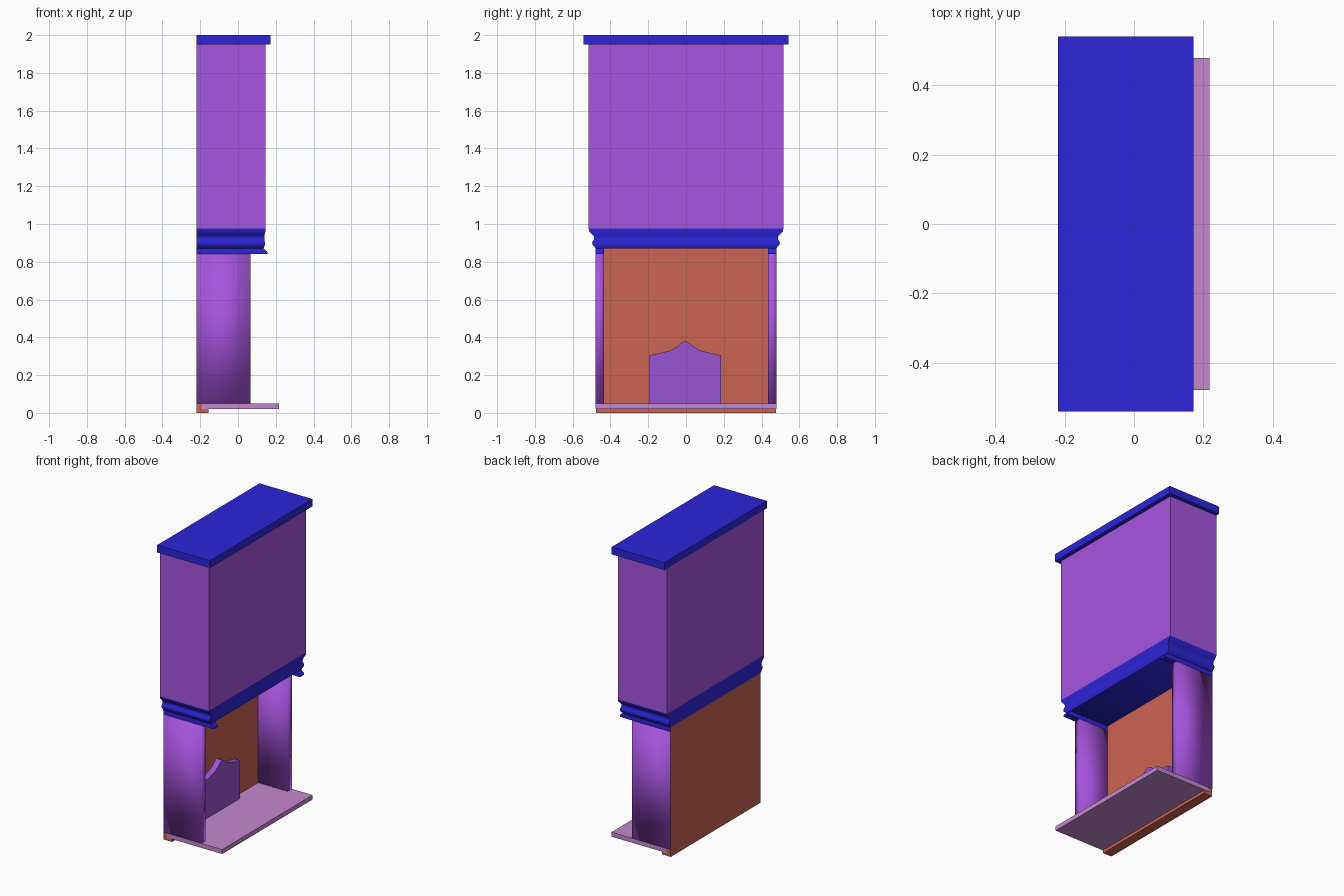
import bpy, bmesh

if "Cube" in bpy.data.objects:
    bpy.data.objects.remove(bpy.data.objects["Cube"])


def material(name, rgb):
    m = bpy.data.materials.new(name)
    m.diffuse_color = (*rgb, 1)
    m.use_nodes = True
    m.node_tree.nodes["Principled BSDF"].inputs["Base Color"].default_value = m.diffuse_color
    return m


BLUE = material("blue_trim", (0.025, 0.018, 0.7))
PURPLE = material("purple_body", (0.39, 0.09, 0.74))
BRICK = material("brick", (0.6, 0.125, 0.085))
PINK = material("hearth_stone", (0.55, 0.25, 0.62))
VIOLET = material("fireback_violet", (0.33, 0.09, 0.66))


def finish(name, bm, mat, smooth=None):
    bmesh.ops.recalc_face_normals(bm, faces=bm.faces)
    me = bpy.data.meshes.new(name)
    bm.to_mesh(me)
    bm.free()
    me.materials.append(mat)
    ob = bpy.data.objects.new(name, me)
    bpy.context.collection.objects.link(ob)
    if smooth:
        bpy.ops.object.select_all(action='DESELECT')
        bpy.context.view_layer.objects.active = ob
        ob.select_set(True)
        bpy.ops.object.shade_smooth_by_angle(angle=smooth)
    return ob


def box(name, x0, x1, y0, y1, z0, z1, mat, smooth=None):
    bm = bmesh.new()
    bmesh.ops.create_cube(bm, size=1)
    for v in bm.verts:
        v.co = (x1 if v.co.x > 0 else x0, y1 if v.co.y > 0 else y0, z1 if v.co.z > 0 else z0)
    return finish(name, bm, mat, smooth)


def prism(name, points, to_3d, a, b, mat, smooth=None):
    """Extrude a closed 2D profile from depth a to depth b."""
    bm = bmesh.new()
    lo = [bm.verts.new(to_3d(p, q, a)) for p, q in points]
    hi = [bm.verts.new(to_3d(p, q, b)) for p, q in points]
    bm.faces.new(lo)
    bm.faces.new(hi)
    for i in range(len(points)):
        j = (i + 1) % len(points)
        bm.faces.new((lo[i], lo[j], hi[j], hi[i]))
    return finish(name, bm, mat, smooth)


BACK = -0.22

# Chimney hood and top slab
box("chimney_hood", BACK, 0.145, -0.515, 0.515, 0.975, 1.95, PURPLE)
box("top_slab", BACK, 0.172, -0.542, 0.542, 1.95, 2.0, BLUE)

# Mantel moulding: stacked rectangular rings (half width, front x, height)
rings = [(0.477, 0.135, 0.87), (0.484, 0.138, 0.878), (0.494, 0.143, 0.89),
         (0.497, 0.143, 0.90), (0.494, 0.141, 0.91), (0.486, 0.139, 0.92),
         (0.487, 0.139, 0.932), (0.496, 0.141, 0.945), (0.513, 0.145, 0.96),
         (0.515, 0.145, 0.975)]
bm = bmesh.new()
loops = [[bm.verts.new(c) for c in ((BACK, -w, z), (f, -w, z), (f, w, z), (BACK, w, z))]
         for w, f, z in rings]
for a, b in zip(loops, loops[1:]):
    for i in range(4):
        j = (i + 1) % 4
        bm.faces.new((a[i], a[j], b[j], b[i]))
bm.faces.new(loops[0])
bm.faces.new(loops[-1])
finish("mantel_moulding", bm, BLUE, 0.9)

# Brick back wall and hearth plate
box("brick_back", BACK, -0.155, -0.476, 0.476, 0.0, 0.87, BRICK)
box("hearth_plate", -0.19, 0.218, -0.479, 0.479, 0.02, 0.05, PINK)

# Side legs, softly shaded, with rounded-nose capitals
cap = [(BACK, 0.87), (0.138, 0.87), (0.143, 0.862), (0.152, 0.857),
       (0.157, 0.849), (0.155, 0.84), (BACK, 0.84)]
for side, s in (("left", -1), ("right", 1)):
    y0, y1 = sorted((s * 0.435, s * 0.478))
    box(side + "_leg", BACK, 0.065, y0, y1, 0.05, 0.84, PURPLE, 3.1)
    prism(side + "_capital", cap, lambda p, q, d: (p, d, q), y0, y1, BLUE, 0.9)

# Pointed fireback plate against the brick
half = [(0.19, 0.05), (0.19, 0.305), (0.13, 0.317), (0.08, 0.33), (0.045, 0.35), (0.015, 0.374)]
outline = half + [(0, 0.38)] + [(-y, z) for y, z in reversed(half)]
prism("fireback", outline, lambda p, q, d: (d, p - 0.004, q), -0.155, -0.115, VIOLET)
